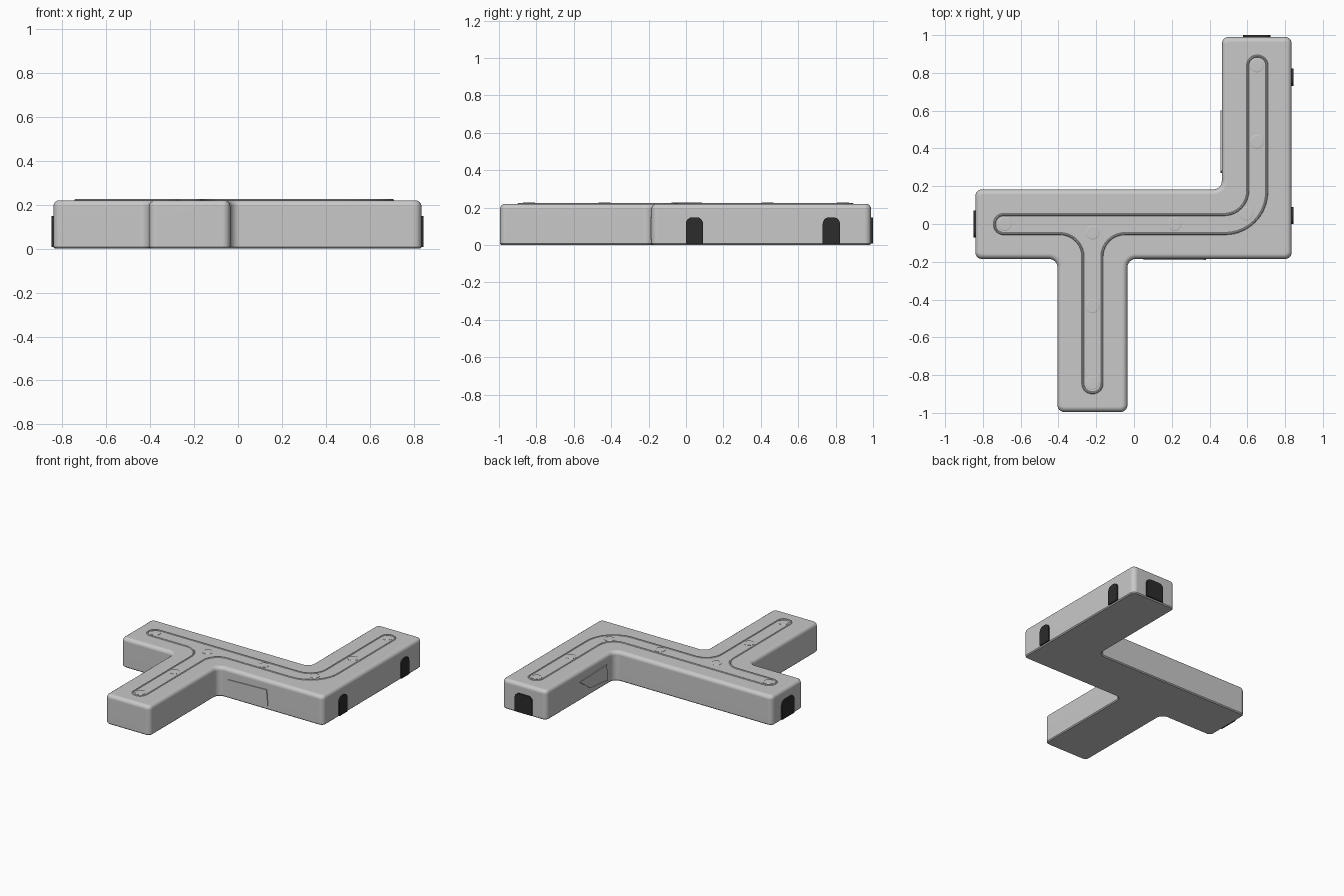
import bpy, bmesh, math
from mathutils import Vector, Matrix

default = bpy.data.objects.get("Cube")
if default:
    bpy.data.objects.remove(default, do_unlink=True)


def material(name, value):
    m = bpy.data.materials.new(name)
    m.use_nodes = True
    colour = (value, value, value, 1)
    m.diffuse_color = colour
    m.node_tree.nodes["Principled BSDF"].inputs["Base Color"].default_value = colour
    return m


GREY = material("light grey", 0.58)
BLACK = material("soft black", 0.025)


def rounded(corners, steps=6):
    """Outline of (x, y, radius) corners with each corner turned into an arc."""
    pts = []
    for i, (x, y, r) in enumerate(corners):
        c = Vector((x, y))
        a = (Vector(corners[i - 1][:2]) - c).normalized()
        b = (Vector(corners[(i + 1) % len(corners)][:2]) - c).normalized()
        if r == 0:
            pts.append(c)
            continue
        half = a.angle(b) / 2
        centre = c + (a + b).normalized() * r / math.sin(half)
        start = c + a * r / math.tan(half) - centre
        end = c + b * r / math.tan(half) - centre
        turn = math.atan2(start.x * end.y - start.y * end.x, start.dot(end))
        for k in range(steps + 1):
            pts.append(centre + Matrix.Rotation(turn * k / steps, 2) @ start)
    return pts


def prism(outline, z0, z1):
    """Extruded outline; returns the bmesh and its top face."""
    bm = bmesh.new()
    base = bm.faces.new([bm.verts.new((p[0], p[1], z0)) for p in outline])
    base.normal_update()
    if base.normal.z > 0:
        base.normal_flip()
    new = bmesh.ops.extrude_face_region(bm, geom=[base], use_keep_orig=True)["geom"]
    top = [g for g in new if isinstance(g, bmesh.types.BMFace)][0]
    bmesh.ops.translate(bm, vec=(0, 0, z1 - z0), verts=top.verts)
    bmesh.ops.recalc_face_normals(bm, faces=bm.faces)
    return bm, top


def finish(bm, name, mat, matrix=None):
    if matrix:
        bm.transform(matrix)
    mesh = bpy.data.meshes.new(name)
    bm.to_mesh(mesh)
    bm.free()
    mesh.materials.append(mat)
    for p in mesh.polygons:
        p.use_smooth = True
    mesh.set_sharp_from_angle(angle=math.radians(32))
    ob = bpy.data.objects.new(name, mesh)
    bpy.context.collection.objects.link(ob)
    mod = ob.modifiers.new("Even shading", "WEIGHTED_NORMAL")
    mod.keep_sharp = True
    return ob


# Body: bar with two opposed legs, softly rounded on top
S, F = 0.035, 0.045
body = rounded([
    (-0.84, -0.185, S), (-0.405, -0.185, F), (-0.405, -0.995, S), (-0.035, -0.995, S),
    (-0.035, -0.185, F), (0.835, -0.185, S), (0.835, 0.99, S), (0.465, 0.99, S),
    (0.465, 0.183, F), (-0.84, 0.183, S)])
bm, top = prism(body, 0, 0.22)
bottom = [f for f in bm.faces if f.normal.z < -0.9][0]
lower = list(bottom.edges)
bmesh.ops.bevel(bm, geom=list(top.edges), offset=0.028, segments=4, profile=0.5,
                affect="EDGES", clamp_overlap=False)
bmesh.ops.bevel(bm, geom=lower, offset=0.007, segments=1, affect="EDGES",
                clamp_overlap=False)
finish(bm, "body", GREY)

# Raised rim following the branching track on top
E = 0.055
track = rounded([
    (-0.745, -0.058, E), (-0.277, -0.058, 0.115), (-0.277, -0.9, E), (-0.163, -0.9, E),
    (-0.163, -0.058, 0.115), (0.71, -0.058, 0.23), (0.71, 0.895, E), (0.596, 0.895, E),
    (0.596, 0.056, 0.12), (-0.745, 0.056, E)], 10)
bm, top = prism(track, 0.21, 0.2205)
for inset, rise in ((0.004, 0.005), (0.005, 0), (0.004, -0.004)):
    bmesh.ops.inset_region(bm, faces=[top], thickness=inset, depth=rise)
finish(bm, "track_rim", GREY)

# Low round studs along the track
studs = [(-0.685, 0), (-0.22, -0.045), (0.215, 0), (0.595, 0.055),
         (0.65, 0.435), (0.65, 0.84), (-0.22, -0.435), (-0.22, -0.84)]
for i, (x, y) in enumerate(studs):
    ring = [(0.037 * math.cos(a), 0.037 * math.sin(a))
            for a in (math.tau * k / 24 for k in range(24))]
    bm, top = prism(ring, 0.21, 0.223)
    bmesh.ops.inset_region(bm, faces=[top], thickness=0.006, depth=0.003)
    finish(bm, f"stud_{i + 1}", GREY, Matrix.Translation((x, y, 0)))


def on_wall(x, y, angle):
    """Stand a flat plate upright on a wall; angle 0 faces the front."""
    return (Matrix.Translation((x, y, 0)) @ Matrix.Rotation(math.radians(angle), 4, "Z")
            @ Matrix.Rotation(math.pi / 2, 4, "X"))


# Dark contact plates on the outer walls and the two open ends
plates = [("side_plate_front", 0.835, 0.045, 90, 0.046),
          ("side_plate_back", 0.835, 0.777, 90, 0.046),
          ("back_end_plate", 0.65, 0.99, 180, 0.072),
          ("right_end_plate", -0.84, 0, -90, 0.072)]
for name, x, y, angle, w in plates:
    shape = rounded([(-w, 0.008, 0), (w, 0.008, 0), (w, 0.148, 0.035), (-w, 0.148, 0.035)])
    bm, top = prism(shape, -0.01, 0.0095)
    finish(bm, name, BLACK, on_wall(x, y, angle))

# Thin angular panels on the inner walls
panel = [(-0.165, 0.14), (-0.04, 0.05), (0.09, 0.04), (0.165, 0.03), (0.155, 0.15)]
for name, x, y, angle in (("front_panel", 0.215, -0.185, 0),
                          ("inner_leg_panel", 0.465, 0.435, -90)):
    bm, top = prism(panel, -0.01, 0.006)
    finish(bm, name, GREY, on_wall(x, y, angle))
